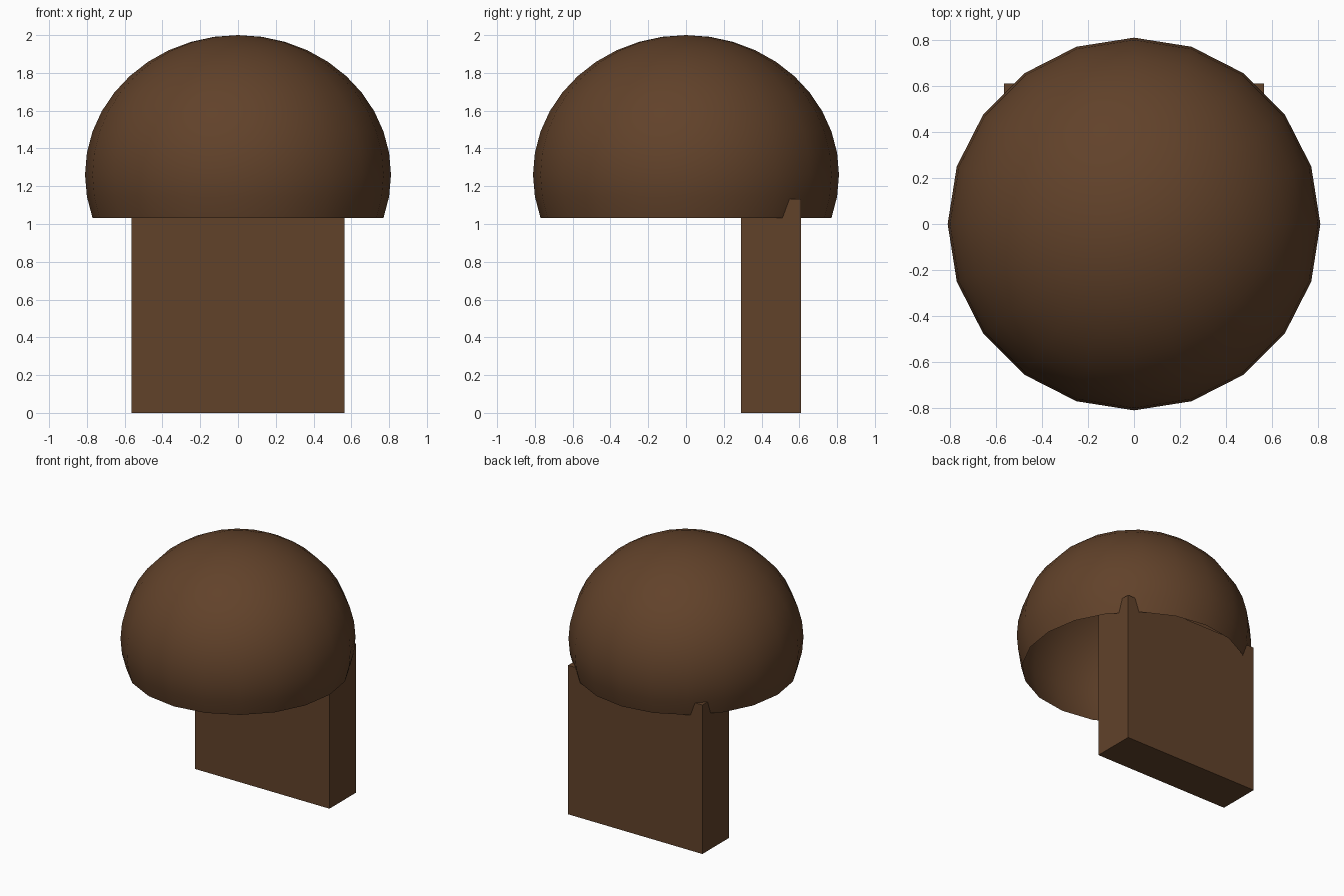
import bpy, bmesh
from mathutils import Matrix, Vector

if "Cube" in bpy.data.objects:
    bpy.data.objects.remove(bpy.data.objects["Cube"])

brown = bpy.data.materials.new("brown")
brown.diffuse_color = (0.12, 0.054, 0.023, 1)
brown.use_nodes = True
brown.node_tree.nodes["Principled BSDF"].inputs["Base Color"].default_value = brown.diffuse_color


def make_object(name, bm):
    mesh = bpy.data.meshes.new(name)
    bm.to_mesh(mesh)
    bm.free()
    mesh.materials.append(brown)
    obj = bpy.data.objects.new(name, mesh)
    bpy.context.collection.objects.link(obj)
    return obj


# Hair cap: squashed sphere with the lower rings cut away, open underneath
center_z, radius, height = 1.261, 0.81, 0.739
bm = bmesh.new()
bmesh.ops.create_uvsphere(bm, u_segments=20, v_segments=20, radius=1)
low = [v for v in bm.verts if v.co.z < -0.35]
bmesh.ops.delete(bm, geom=low, context='VERTS')
bmesh.ops.transform(bm, verts=bm.verts, matrix=Matrix.Translation((0, 0, center_z))
                    @ Matrix.Diagonal((radius, radius, height, 1)))
for f in bm.faces:
    f.smooth = True
make_object("hair_cap", bm)

# Long back hair: slab hanging down, its top corners poking through the cap
lo, hi = Vector((-0.565, 0.292, 0)), Vector((0.565, 0.61, 1.133))
bm = bmesh.new()
bmesh.ops.create_cube(bm, size=1)
bmesh.ops.transform(bm, verts=bm.verts, matrix=Matrix.Translation((lo + hi) / 2)
                    @ Matrix.Diagonal((*(hi - lo), 1)))
make_object("back_hair", bm)
